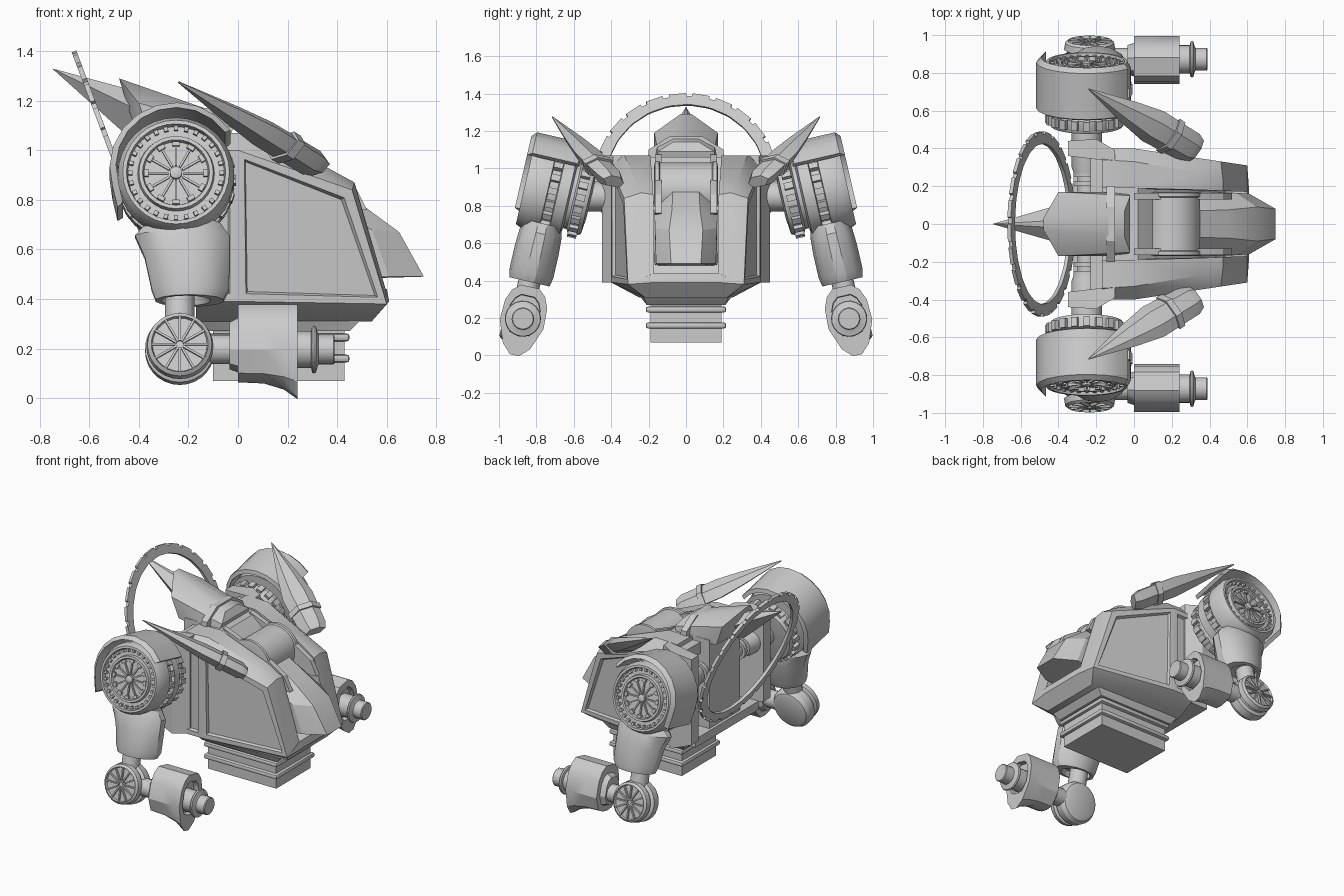
import bpy, bmesh, math
from math import sin, cos, pi, radians
from mathutils import Vector, Matrix

if "Cube" in bpy.data.objects:
    bpy.data.objects.remove(bpy.data.objects["Cube"])

ID = Matrix.Identity(4)


def finish(name, bm, m=ID, mirror=False):
    bmesh.ops.transform(bm, matrix=m, verts=bm.verts)
    bmesh.ops.recalc_face_normals(bm, faces=bm.faces)
    me = bpy.data.meshes.new(name)
    bm.to_mesh(me)
    bm.free()
    ob = bpy.data.objects.new(name, me)
    bpy.context.collection.objects.link(ob)
    if mirror:
        md = ob.modifiers.new("mirror", 'MIRROR')
        md.use_axis = (False, True, False)
        md.use_mirror_merge = False
    return ob


def loft(name, rings, m=ID, mirror=False, closed=False):
    bm = bmesh.new()
    vs = [[bm.verts.new(p) for p in r] for r in rings]
    n = len(rings[0])
    for k in range(len(vs) if closed else len(vs) - 1):
        a, b = vs[k], vs[(k + 1) % len(vs)]
        for i in range(n):
            bm.faces.new((a[i], a[(i + 1) % n], b[(i + 1) % n], b[i]))
    if not closed:
        bm.faces.new(vs[0])
        bm.faces.new(vs[-1])
    return finish(name, bm, m, mirror)


def lathe(name, profile, axis='Y', seg=24, m=ID, mirror=False):
    """profile: (radius, position along axis)"""
    def pt(r, h, a):
        return (r * cos(a), h, r * sin(a)) if axis == 'Y' else (h, r * cos(a), r * sin(a)) \
            if axis == 'X' else (r * cos(a), r * sin(a), h)
    rings = [[pt(r, h, 2 * pi * i / seg) for i in range(seg)] for r, h in profile]
    return loft(name, rings, m, mirror)


def hull(name, half, m=ID, mirror=False, sym=False, panel=0):
    pts = list(half) + ([(x, -y, z) for x, y, z in half if y] if sym else [])
    bm = bmesh.new()
    for p in pts:
        bm.verts.new(p)
    res = bmesh.ops.convex_hull(bm, input=bm.verts)
    junk = [g for g in res["geom_interior"] if isinstance(g, bmesh.types.BMVert)]
    bmesh.ops.delete(bm, geom=junk, context='VERTS')
    bmesh.ops.dissolve_limit(bm, angle_limit=0.02, verts=bm.verts, edges=bm.edges)
    if panel:
        bm.normal_update()
        sides = [f for f in bm.faces if f.normal.y > .97 and f.calc_area() > .1]
        bmesh.ops.inset_individual(bm, faces=sides, thickness=panel)
        bmesh.ops.inset_individual(bm, faces=sides, thickness=.012, depth=-.018)
    return finish(name, bm, m, mirror)


def boxes(name, items, m=ID, mirror=False, bevel=0):
    """items: (matrix, size)"""
    bm = bmesh.new()
    for mat, s in items:
        bmesh.ops.create_cube(bm, size=1, matrix=mat @ Matrix.Diagonal((*s, 1)))
    if bevel:
        bmesh.ops.bevel(bm, geom=bm.edges[:], offset=bevel, segments=2, affect='EDGES', profile=.5)
    return finish(name, bm, m, mirror)


def T(x, y, z):
    return Matrix.Translation((x, y, z))


def radial(n, r, h, size):
    """boxes around the local y axis, size = (radial, along axis, tangential)"""
    return [(Matrix.Rotation(2 * pi * i / n, 4, 'Y') @ T(r, h, 0), size) for i in range(n)]


# torso: two side hulls with recessed panels, and a lower core between them
hull("torso_side", [(-.17, .19, .39), (-.17, .4, .39), (0, .4, .39), (.6, .31, .38), (.46, .331, .84),
                    (0, .4, 1.0), (-.17, .4, 1.0), (-.17, .34, 1.07), (0, .33, 1.07), (.36, .27, .93),
                    (.47, .24, .87), (-.17, .19, 1.07), (0, .19, 1.07), (.36, .18, .93), (.47, .175, .86),
                    (.61, .17, .39)], mirror=True, panel=.045)
hull("torso_belly", [(-.17, .25, .31), (.54, .22, .31), (-.17, .4, .39), (0, .4, .39), (.6, .31, .38),
                     (.61, .17, .39), (.6, .17, .44), (-.17, .2, .44)], sym=True)
hull("torso_core", [(-.17, .2, .4), (.5, .2, .4), (-.17, .2, 1.06), (.02, .2, 1.06), (.06, .2, .95),
                    (.36, .2, .76)], sym=True)
hull("rear_side_plate", [(-.35, .36, .45), (-.35, .44, .45), (-.2, .45, .39), (-.1, .39, .39),
                         (-.1, .33, .39), (-.35, .36, 1.05), (-.35, .44, 1.05), (-.2, .45, 1.07),
                         (-.1, .39, 1.07), (-.1, .33, 1.07)], mirror=True)
boxes("rear_core", [(T(-.2, 0, .76), (.2, .34, .62)), (T(-.22, 0, .42), (.2, .7, .06)),
                    (T(-.18, 0, 1.0), (.1, .7, .08))])

# waist block and its bands
boxes("waist", [(T(.165, 0, .21), (.53, .38, .28))])
boxes("waist_bands", [(T(.165, 0, z), (.57, .43, .032)) for z in (.16, .245)], bevel=.012)
hull("waist_collar", [(-.13, .21, .27), (.45, .21, .27), (-.16, .25, .32), (.5, .23, .32)], sym=True)

# nose wedge, drum and rails
hull("nose", [(.33, .17, .78), (.4, .17, .48), (.61, .16, .49), (.75, .08, .49), (.65, .09, .67),
              (.5, .075, .78), (.34, .07, .88), (.54, .165, .68)], sym=True)
lathe("drum", [(.13, -.17), (.16, -.165), (.16, -.145), (.15, -.14), (.15, .14), (.16, .145),
               (.16, .165), (.13, .17)], 'Y', 32, T(.2, 0, .88))
hull("nose_rail", [(x, y, z) for y in (.13, .165) for x, z in
                   ((.0, 1.0), (.0, 1.075), (.36, .93), (.47, .86), (.52, .76), (.35, .75))], mirror=True)

# crest: roof-shaped fin, spike and band
hull("crest", [(-.05, .17, 1.0), (-.02, .15, 1.09), (-.05, .07, 1.14), (-.4, .17, 1.19),
               (-.48, .03, 1.29), (-.35, .16, 1.05), (-.42, .1, 1.1)], sym=True)
hull("crest_spike", [(-.75, 0, 1.33), (-.4, .02, 1.235), (-.4, .1, 1.16), (-.46, 0, 1.07),
                     (-.25, .08, 1.02)], sym=True)
hull("crest_band", [(x, y, z) for x in (-.145, -.1) for y, z in ((.21, .98), (.2, 1.1), (.09, 1.17))],
     sym=True)

# notched ring behind the back
tilt = T(-.49, 0, .94) @ Matrix.Rotation(radians(-20.5), 4, 'Y')
ring = []
for i in range(24):
    for off, r in ((0, .49), (.72, .49), (.74, .474), (.98, .474)):
        a = 2 * pi * (i + off) / 24
        ring.append([(h, q * cos(a), q * sin(a)) for h, q in
                     ((-.01, .425), (.01, .425), (.01, r), (-.01, r))])
loft("back_ring", ring, tilt, closed=True)

# side blades with a strap, outer edge tipped up
tip, root = Vector((-.24, .715, 1.275)), Vector((.33, .385, .93))
d = (root - tip).normalized()
wide = Vector((.3, .85, .28))
wide = (wide - d * wide.dot(d)).normalized()
nor = d.cross(wide)


def blade(t, w, h):
    c = tip.lerp(root, t)
    return [c + wide * w * a + nor * h * b for a, b in
            ((-1, -.2), (-.45, 1), (.45, 1), (1, .1), (.5, -1), (-.5, -1))]


loft("side_blade", [blade(0, .003, .003), blade(.38, .07, .03), blade(.6, .1, .042),
                    blade(.94, .09, .045), blade(1, .07, .03)], mirror=True)
loft("blade_strap", [blade(.74, .108, .055), blade(.79, .106, .055)], mirror=True)

# shoulder: axle, drum wheel, teeth, spokes
A = T(-.25, .72, .9) @ Matrix.Rotation(radians(13), 4, 'X')
W = A @ T(0, 0, -.02)
lathe("shoulder_axle", [(.05, .17), (.05, .2), (.07, .2), (.07, .225), (.05, .225), (.05, .25),
                        (.07, .25), (.07, .275), (.08, .3), (.08, .56)], 'Y', 16, T(-.25, 0, .85), True)
lathe("shoulder_wheel", [(.1, -.22), (.19, -.21), (.2, -.19), (.2, -.14), (.18, -.13), (.18, -.11),
                         (.235, -.1), (.235, -.04), (.215, -.035), (.215, .01), (.235, .015), (.235, .1),
                         (.215, .14), (.2, .14), (.195, .11), (.155, .11), (.15, .135), (.135, .135),
                         (.13, .115), (.02, .115)], 'Y', 32, W, True)
boxes("shoulder_teeth", radial(20, .2, -.165, (.04, .05, .035)) + radial(20, .225, -.012, (.035, .05, .035)),
      W, True)
boxes("shoulder_face_teeth", radial(28, .185, .118, (.018, .025, .016)), W, True)
boxes("shoulder_spokes", radial(12, .08, .118, (.1, .016, .009)) + radial(12, .12, .12, (.018, .025, .03)),
      W, True)
lathe("shoulder_hub", [(.025, .1), (.025, .135), (.015, .14)], 'Y', 12, W, True)

# shoulder pad: partial shell with a flared rear lip
pad = []
for i in range(11):
    a = radians(35 + 18 * i)
    k = .02 if i == 10 else 0
    pad.append([(r * cos(a), u, r * sin(a)) for r, u in
                ((.242 + k, -.12), (.268 + k, -.11), (.268 + k, .14), (.242 + k, .165))])
loft("shoulder_pad", pad, A, True)

# upper arm sleeve and pin
sleeve = [[(cx + rx * cos(a), ry * sin(a), w) for a in [2 * pi * (i + .5) / 14 for i in range(14)]]
          for w, cx, rx, ry in ((-.2, .03, .15, .1), (-.255, .025, .195, .115), (-.345, .045, .175, .12),
                                (-.475, .058, .16, .12), (-.52, .055, .14, .11), (-.52, .04, .1, .09),
                                (-.485, .03, .09, .08))]
loft("upper_arm", sleeve, A, True)
lathe("arm_pin", [(.06, -.74), (.06, -.44)], 'Z', 16, A @ T(.015, 0, 0), True)

# elbow disc with spokes
E = A @ T(.015, 0, -.72)
lathe("elbow", [(.1, -.075), (.125, -.065), (.14, -.04), (.14, .01), (.12, .02), (.12, .035),
                (.135, .045), (.13, .08), (.115, .092), (.11, .077), (.02, .077)], 'Y', 28, E, True)
boxes("elbow_spokes", radial(12, .065, .082, (.1, .018, .009)), E, True)

# forearm: shaft, bladed sleeve, barrel
E = E @ T(0, -.01, 0)
lathe("forearm_shaft", [(.06, .08), (.06, .25)], 'X', 16, E, True)


def cuff(x, drop, k=1):
    return [(x, u * k, w * k) for u, w in
            ((-.05, .175), (.05, .175), (.09, .14), (.115, .08), (.12, -.03), (.075, -.115 - drop * .5),
             (.025, -.13 - drop), (-.025, -.13 - drop), (-.075, -.115 - drop * .5),
             (-.12, -.03), (-.115, .08), (-.09, .14))]


loft("forearm_cuff", [cuff(.2, 0, .6), cuff(.235, 0, .7), cuff(.235, 0), cuff(.34, .005), cuff(.42, .03),
                      cuff(.475, .07), cuff(.475, .0, .72), cuff(.44, 0, .7)], E, True)
lathe("barrel", [(.075, .4), (.075, .53), (.093, .534), (.097, .542), (.093, .55),
                 (.075, .554), (.06, .56), (.06, .62), (.055, .625)], 'X', 20, E, True)

# shading with sharp edges kept
for ob in bpy.context.scene.objects:
    ob.select_set(True)
    bpy.context.view_layer.objects.active = ob
bpy.ops.object.shade_smooth_by_angle(angle=radians(28))
